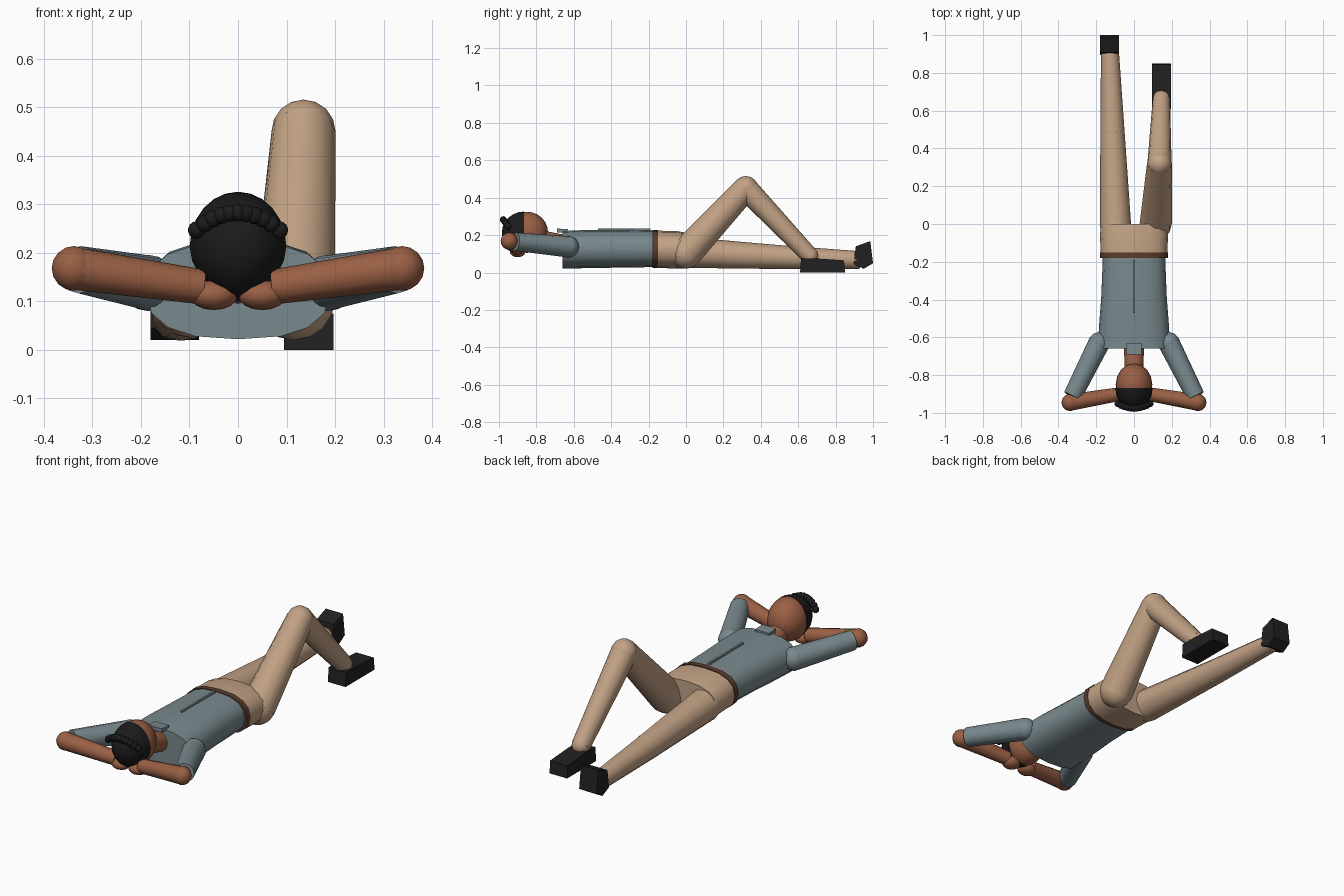
import bpy, bmesh, math
from mathutils import Vector, Matrix

if "Cube" in bpy.data.objects:
    bpy.data.objects.remove(bpy.data.objects["Cube"])


def mat(name, rgb):
    m = bpy.data.materials.new(name)
    m.diffuse_color = (*rgb, 1)
    m.use_nodes = True
    m.node_tree.nodes["Principled BSDF"].inputs["Base Color"].default_value = m.diffuse_color
    return m


SKIN = mat("brown skin", (0.32, 0.115, 0.058))
SHIRT = mat("grey blue cloth", (0.19, 0.25, 0.27))
TAN = mat("tan cloth", (0.54, 0.36, 0.235))
BLACK = mat("black hair", (0.011, 0.011, 0.012))
SHOE = mat("black leather", (0.015, 0.015, 0.016))
BELT = mat("brown belt", (0.10, 0.045, 0.025))


def finish(name, bm, material, angle=40):
    bmesh.ops.recalc_face_normals(bm, faces=bm.faces)
    me = bpy.data.meshes.new(name)
    bm.to_mesh(me)
    bm.free()
    me.materials.append(material)
    ob = bpy.data.objects.new(name, me)
    bpy.context.collection.objects.link(ob)
    bpy.ops.object.select_all(action='DESELECT')
    ob.select_set(True)
    bpy.context.view_layer.objects.active = ob
    if angle:
        bpy.ops.object.shade_smooth_by_angle(angle=math.radians(angle))
    return ob


def add_ball(bm, c, r, scale=(1, 1, 1), u=12, v=8):
    m = Matrix.Translation(c) @ Matrix.Diagonal((*scale, 1))
    return bmesh.ops.create_uvsphere(bm, u_segments=u, v_segments=v, radius=r, matrix=m)["verts"]


def limb(name, a, b, ra, rb, material, ball_a=0, ball_b=0, n=12):
    """Tapered tube from a to b with optional joint balls."""
    a, b = Vector(a), Vector(b)
    d = b - a
    bm = bmesh.new()
    m = Matrix.Translation((a + b) / 2) @ d.to_track_quat('Z', 'Y').to_matrix().to_4x4()
    bmesh.ops.create_cone(bm, cap_ends=True, segments=n, radius1=ra, radius2=rb,
                          depth=d.length, matrix=m)
    if ball_a:
        add_ball(bm, a, ball_a)
    if ball_b:
        add_ball(bm, b, ball_b)
    return finish(name, bm, material)


def loft(name, rings, material, n=16, power=0.8):
    """Rounded sections along y: (y, half width, centre z, half height)."""
    def sp(v):
        return math.copysign(abs(v) ** power, v)
    bm = bmesh.new()
    loops = []
    for y, rx, cz, rz in rings:
        loops.append([bm.verts.new((rx * sp(math.cos(t)), y, cz + rz * sp(math.sin(t))))
                      for t in (2 * math.pi * i / n for i in range(n))])
    for p, q in zip(loops, loops[1:]):
        for i in range(n):
            j = (i + 1) % n
            bm.faces.new((p[i], p[j], q[j], q[i]))
    bm.faces.new(loops[0])
    bm.faces.new(loops[-1])
    return finish(name, bm, material)


def prism(name, profile, x0, x1, material):
    """Side profile (y, z) extruded across x."""
    bm = bmesh.new()
    f = bm.faces.new([bm.verts.new((x0, y, z)) for y, z in profile])
    g = bmesh.ops.extrude_face_region(bm, geom=[f])["geom"]
    bmesh.ops.translate(bm, verts=[v for v in g if isinstance(v, bmesh.types.BMVert)],
                        vec=(x1 - x0, 0, 0))
    return finish(name, bm, material, 0)


# Torso, belt and hips
loft("shirt", [(-0.66, 0.19, 0.122, 0.1), (-0.55, 0.186, 0.125, 0.102),
               (-0.38, 0.173, 0.127, 0.101), (-0.17, 0.165, 0.127, 0.098)], SHIRT)
loft("belt", [(-0.18, 0.179, 0.126, 0.102), (-0.15, 0.179, 0.126, 0.102)], BELT)
loft("hips", [(-0.157, 0.177, 0.124, 0.1), (-0.05, 0.18, 0.122, 0.1),
              (0.0, 0.174, 0.118, 0.095)], TAN)
prism("shirt_placket", [(-0.47, 0.222), (-0.47, 0.236), (-0.19, 0.236), (-0.19, 0.22)],
      -0.005, 0.005, SHIRT)
prism("collar", [(-0.69, 0.215), (-0.69, 0.235), (-0.63, 0.232), (-0.63, 0.212)],
      -0.04, 0.04, SHIRT)

# Straight leg
limb("straight_thigh", (-0.098, -0.01, 0.108), (-0.114, 0.49, 0.083), 0.083, 0.064, TAN, 0.083, 0.064)
limb("straight_shin", (-0.114, 0.49, 0.083), (-0.128, 0.93, 0.067), 0.064, 0.047, TAN)
prism("upright_shoe", [(0.895, 0.045), (0.908, 0.14), (0.985, 0.168), (1.0, 0.05), (0.95, 0.02)],
      -0.18, -0.08, SHOE)

# Bent leg
limb("bent_thigh", (0.115, 0.0, 0.105), (0.135, 0.32, 0.45), 0.085, 0.066, TAN, 0.085, 0.066)
limb("bent_shin", (0.135, 0.32, 0.45), (0.145, 0.662, 0.09), 0.064, 0.046, TAN, 0, 0.046)
prism("flat_shoe", [(0.61, 0), (0.615, 0.075), (0.70, 0.075), (0.845, 0.065), (0.85, 0)],
      0.095, 0.197, SHOE)

# Arms folded behind the head
for s, side in ((-1, "left"), (1, "right")):
    elbow = (s * 0.338, -0.945, 0.168)
    limb(side + "_sleeve", (s * 0.185, -0.63, 0.138), (s * 0.326, -0.912, 0.165),
         0.057, 0.049, SHIRT, 0.058)
    limb(side + "_forearm", elbow, (s * 0.075, -0.9, 0.13), 0.044, 0.036, SKIN, 0.046)
    bm = bmesh.new()
    add_ball(bm, (s * 0.05, -0.9, 0.113), 0.05, (1, 0.85, 0.62))
    finish(side + "_hand", bm, SKIN)

# Neck and head
limb("neck", (0, -0.64, 0.145), (0, -0.77, 0.175), 0.053, 0.05, SKIN)
bm = bmesh.new()
add_ball(bm, (0, -0.85, 0.215), 0.1, (0.97, 1.12, 1.1), 16, 12)
finish("head", bm, SKIN)

# Hair shell: covers the crown, tapering to the nape
bm = bmesh.new()
for v in add_ball(bm, (0, 0, 0), 0.1, (1, 1.2, 1.13), 16, 12):
    if v.co.z < 0:
        v.co.x *= 1 - 0.25 * (v.co.z / 0.113) ** 2
bmesh.ops.translate(bm, verts=bm.verts, vec=(0, -0.865, 0.213))
cut = bmesh.ops.bisect_plane(bm, geom=bm.verts[:] + bm.edges[:] + bm.faces[:],
                             plane_co=(0, -0.867, 0), plane_no=(0, 1, 0), clear_outer=True)
bmesh.ops.holes_fill(bm, edges=[e for e in bm.edges if e.is_boundary])
finish("hair", bm, BLACK)

# Braid of beads arching over the crown
bm = bmesh.new()
for i in range(11):
    t = (i - 5) / 5
    add_ball(bm, (t * 0.086, -0.977 + 0.025 * t * t, 0.283 - 0.036 * t * t), 0.018, u=10, v=7)
finish("braid", bm, BLACK)
